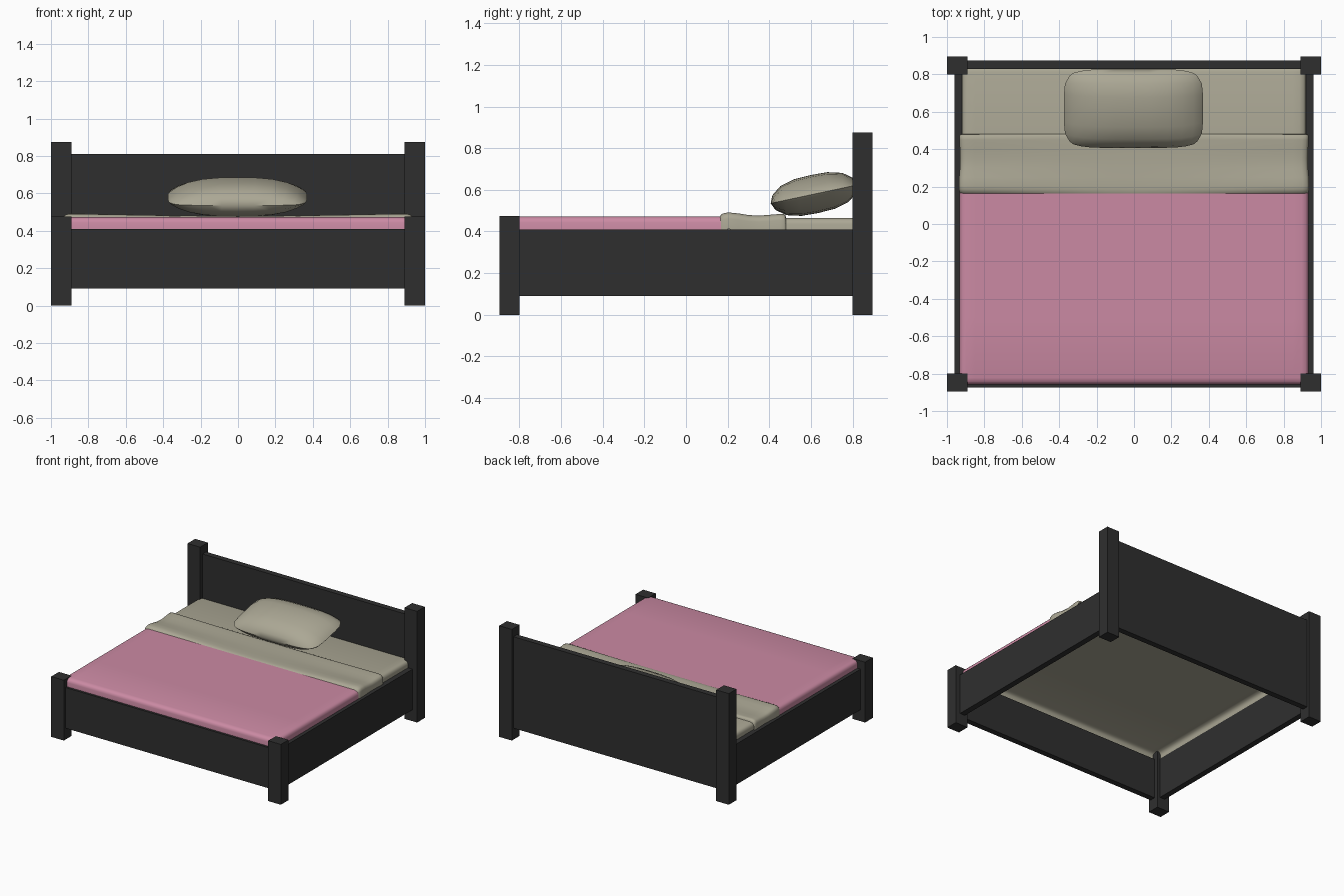
import bpy, bmesh, math
from mathutils import Matrix

if "Cube" in bpy.data.objects:
    bpy.data.objects.remove(bpy.data.objects["Cube"])


def material(name, rgb):
    m = bpy.data.materials.new(name)
    m.diffuse_color = (*rgb, 1)
    m.use_nodes = True
    m.node_tree.nodes["Principled BSDF"].inputs["Base Color"].default_value = m.diffuse_color
    return m


DARK = material("dark_frame", (0.028, 0.028, 0.028))
SHEET = material("beige_linen", (0.41, 0.39, 0.30))
PINK = material("pink_blanket", (0.60, 0.255, 0.37))


def finish(name, bm, mat, smooth=None):
    bmesh.ops.recalc_face_normals(bm, faces=bm.faces)
    me = bpy.data.meshes.new(name)
    bm.to_mesh(me)
    bm.free()
    ob = bpy.data.objects.new(name, me)
    bpy.context.collection.objects.link(ob)
    me.materials.append(mat)
    if smooth:
        bpy.ops.object.select_all(action='DESELECT')
        ob.select_set(True)
        bpy.context.view_layer.objects.active = ob
        bpy.ops.object.shade_smooth_by_angle(angle=math.radians(smooth))
    return ob


def box(name, x, y, z, mat=DARK):
    bm = bmesh.new()
    size = [b - a for a, b in (x, y, z)]
    mid = [(a + b) / 2 for a, b in (x, y, z)]
    bmesh.ops.create_cube(bm, size=1, matrix=Matrix.Translation(mid) @ Matrix.Diagonal((*size, 1)))
    return finish(name, bm, mat)


def grid(bm, nu, nv, fn):
    vs = [[bm.verts.new(fn(i, j)) for j in range(nv)] for i in range(nu)]
    for i in range(nu - 1):
        for j in range(nv - 1):
            bm.faces.new((vs[i][j], vs[i + 1][j], vs[i + 1][j + 1], vs[i][j + 1]))


# rounded edge going down: (inset from the side, drop below the top)
EDGE = [(0, 0.08), (0, 0.03), (0.004, 0.016), (0.014, 0.006), (0.035, 0)]


def cloth(name, mat, stations, top, width):
    """Open draped shell; stations are (y, drop), top(x, y) and width(y) shape it."""
    def across(y):
        w = width(y)
        left = [(-w + a, d) for a, d in EDGE]
        mid = [(-0.85 + 1.7 * k / 12, 0) for k in range(13)]
        right = [(-x, d) for x, d in reversed(left)]
        return left + mid + right
    rows = [across(y) for y, d in stations]

    def point(i, j):
        y, dy = stations[j]
        x, dx = rows[j][i]
        return (x, y, top(x, y) - max(dx, dy))
    bm = bmesh.new()
    grid(bm, len(rows[0]), len(stations), point)
    bmesh.ops.remove_doubles(bm, verts=bm.verts, dist=0.0002)
    bmesh.ops.dissolve_degenerate(bm, dist=0.0002, edges=bm.edges)
    return finish(name, bm, mat, 60)


# posts, rails and end boards
for side, s in (("left", -1), ("right", 1)):
    px = sorted((s * 0.89, s * 1.0))
    box(side + "_front_post", px, (-0.895, -0.80), (0, 0.475))
    box(side + "_back_post", px, (0.80, 0.895), (0, 0.875))
    box(side + "_rail", sorted((s * 0.915, s * 0.96)), (-0.82, 0.82), (0.09, 0.41))
box("headboard", (-0.90, 0.90), (0.83, 0.875), (0.09, 0.81))
box("footboard", (-0.90, 0.90), (-0.875, -0.83), (0.09, 0.41))

# fitted sheet over the mattress
front = [(-0.85 + a, d) for a, d in EDGE]
back = [(0.848 - a, d) for a, d in reversed(EDGE)]
cloth("mattress_sheet", SHEET, front + [(-0.4, 0), (0, 0), (0.4, 0)] + back,
      lambda x, y: 0.466, lambda y: 0.92)

# blanket
front = [(-0.857 + a, d) for a, d in EDGE]
cloth("blanket", PINK, front + [(-0.5, 0), (-0.1, 0), (0.2, 0)],
      lambda x, y: 0.473, lambda y: 0.932)

# turned-down fold of the blanket, puffier towards the sides
FOLD = [(0.163, 0.0), (0.17, 0.5), (0.185, 0.85), (0.205, 1.0), (0.25, 0.75), (0.30, 0.3),
        (0.35, 0.15), (0.40, 0.35), (0.45, 0.6), (0.47, 0.6), (0.478, 0.2), (0.48, -0.4)]
PUFF = dict(FOLD)


def fold_top(x, y):
    return 0.4735 + PUFF[y] * (0.005 + 0.013 * min(1, abs(x) / 0.85) ** 1.5)


cloth("blanket_fold", SHEET, [(y, 0) for y, p in FOLD], fold_top,
      lambda y: 0.928 + 0.009 * max(0, PUFF[y]))

# pillow: two bulged grids joined at the seam, leaning back
bm = bmesh.new()
NU, NV = 13, 9
for sgn in (1, -1):
    def bulge(i, j):
        u = math.sin((i / (NU - 1) - 0.5) * math.pi)
        v = math.sin((j / (NV - 1) - 0.5) * math.pi)
        t = max(0, 1 - abs(u) ** 3) ** 0.8 * max(0, 1 - abs(v) ** 3) ** 0.6
        return (0.372 * u * (1 - 0.13 * v ** 6), 0.215 * v * (1 - 0.1 * u ** 6), sgn * 0.093 * t)
    grid(bm, NU, NV, bulge)
bmesh.ops.remove_doubles(bm, verts=bm.verts, dist=0.0005)
bmesh.ops.transform(bm, verts=bm.verts,
                    matrix=Matrix.Translation((-0.003, 0.617, 0.58)) @ Matrix.Rotation(math.radians(12), 4, 'X'))
finish("pillow", bm, SHEET, 50)
